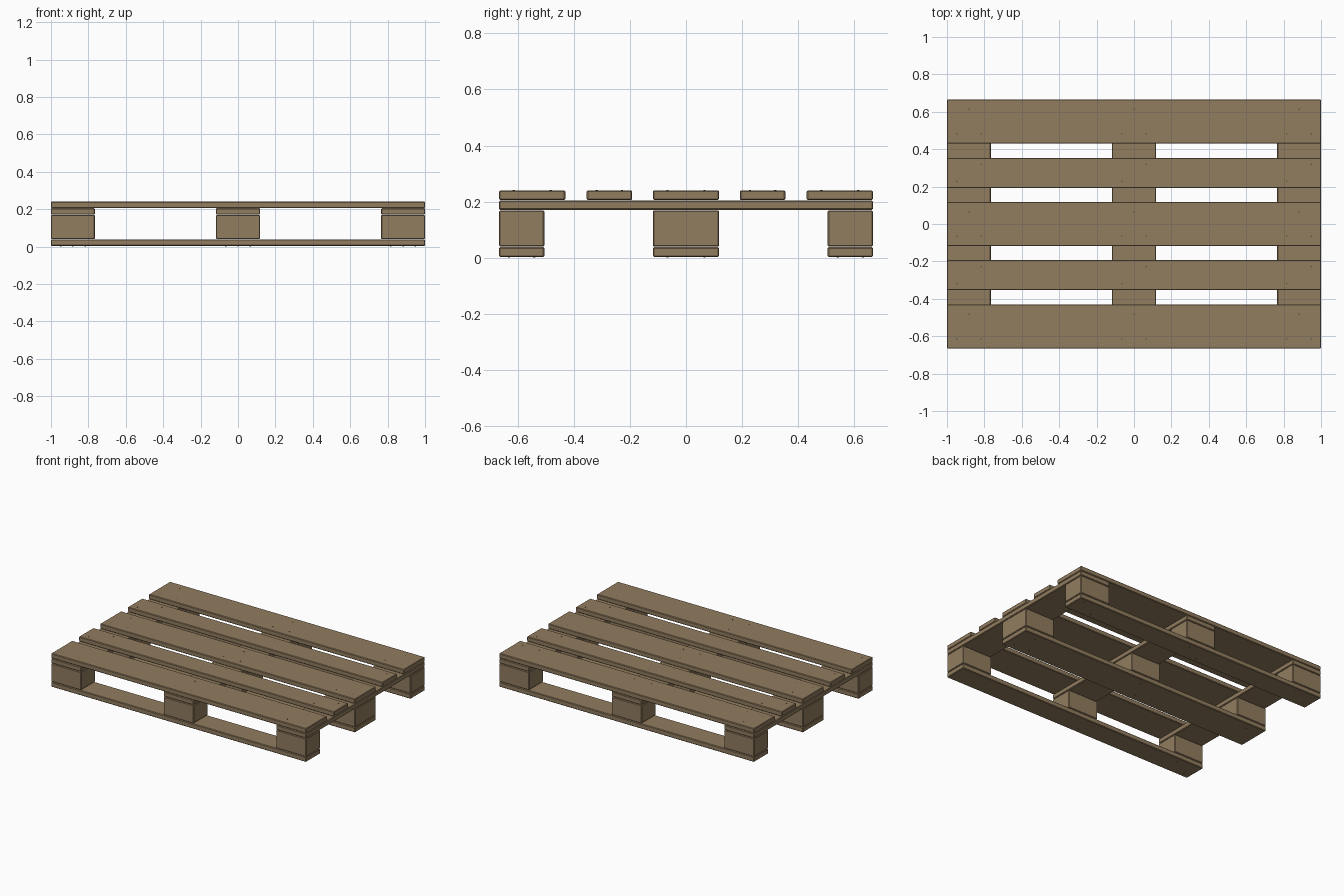
import bpy
import bmesh
from mathutils import Matrix

cube = bpy.data.objects.get("Cube")
if cube:
    bpy.data.objects.remove(cube)


def material(name, rgb):
    mat = bpy.data.materials.new(name)
    mat.use_nodes = True
    mat.diffuse_color = (*rgb, 1)
    mat.node_tree.nodes["Principled BSDF"].inputs["Base Color"].default_value = (*rgb, 1)
    return mat


wood = material("weathered wood", (0.29, 0.205, 0.115))
steel = material("dark nail steel", (0.10, 0.09, 0.08))


def finish(name, bm, mat):
    mesh = bpy.data.meshes.new(name)
    bm.to_mesh(mesh)
    bm.free()
    mesh.materials.append(mat)
    obj = bpy.data.objects.new(name, mesh)
    bpy.context.collection.objects.link(obj)
    return obj


def timber(name, x, y, z):
    """Box spanning the given (low, high) ranges, with eased edges."""
    spans = (x, y, z)
    centre = [(a + b) / 2 for a, b in spans]
    size = [b - a for a, b in spans]
    bm = bmesh.new()
    bmesh.ops.create_cube(bm, size=1, matrix=Matrix.Translation(centre) @ Matrix.Diagonal((*size, 1)))
    obj = finish(name, bm, wood)
    bevel = obj.modifiers.new("eased edges", "BEVEL")
    bevel.width = 0.004
    bevel.segments = 1


# Layout: half depth, layer heights and the ranges shared by the layers
D = 0.666
BASE, BLOCK, CROSS, TOP = (0.003, 0.038), (0.04, 0.169), (0.171, 0.205), (0.206, 0.24)
LENGTH = (-1, 1)
columns = {"right": (-1, -0.765), "middle": (-0.118, 0.118), "left": (0.765, 1)}
rows = {"front": (-D, -0.505), "centre": (-0.118, 0.118), "back": (0.505, D)}
deck = {"front": (-D, -0.43), "front_inner": (-0.354, -0.192), "centre": (-0.118, 0.118),
        "back_inner": (0.192, 0.354), "back": (0.43, D)}

# Bottom runners and the blocks standing on them
for row, y in rows.items():
    timber(f"{row}_bottom_runner", LENGTH, y, BASE)
    for column, x in columns.items():
        timber(f"{row}_{column}_block", x, y, BLOCK)

# Cross boards tie the rows of blocks together
for column, x in columns.items():
    timber(f"{column}_cross_board", x, (-D, D), CROSS)

# Deck boards
for row, y in deck.items():
    timber(f"{row}_deck_board", LENGTH, y, TOP)


def nails(name, boards, z):
    """Small nail heads in a zigzag over every board and block crossing."""
    bm = bmesh.new()
    for low, high in boards.values():
        mid, reach = (low + high) / 2, (high - low) * 0.28
        wide = high - low > 0.2
        for a, b in columns.values():
            pattern = ((-1, -1), (0, 1), (1, -1)) if wide else ((-1, -1), (1, 1))
            for i, j in pattern:
                spot = Matrix.Translation(((a + b) / 2 + i * 0.065, mid + j * reach, z))
                bmesh.ops.create_cone(bm, cap_ends=True, segments=8, radius1=0.004,
                                      radius2=0.004, depth=0.002, matrix=spot)
    finish(name, bm, steel)


nails("deck_nails", deck, TOP[1])
nails("runner_nails", rows, BASE[0] - 0.0005)
